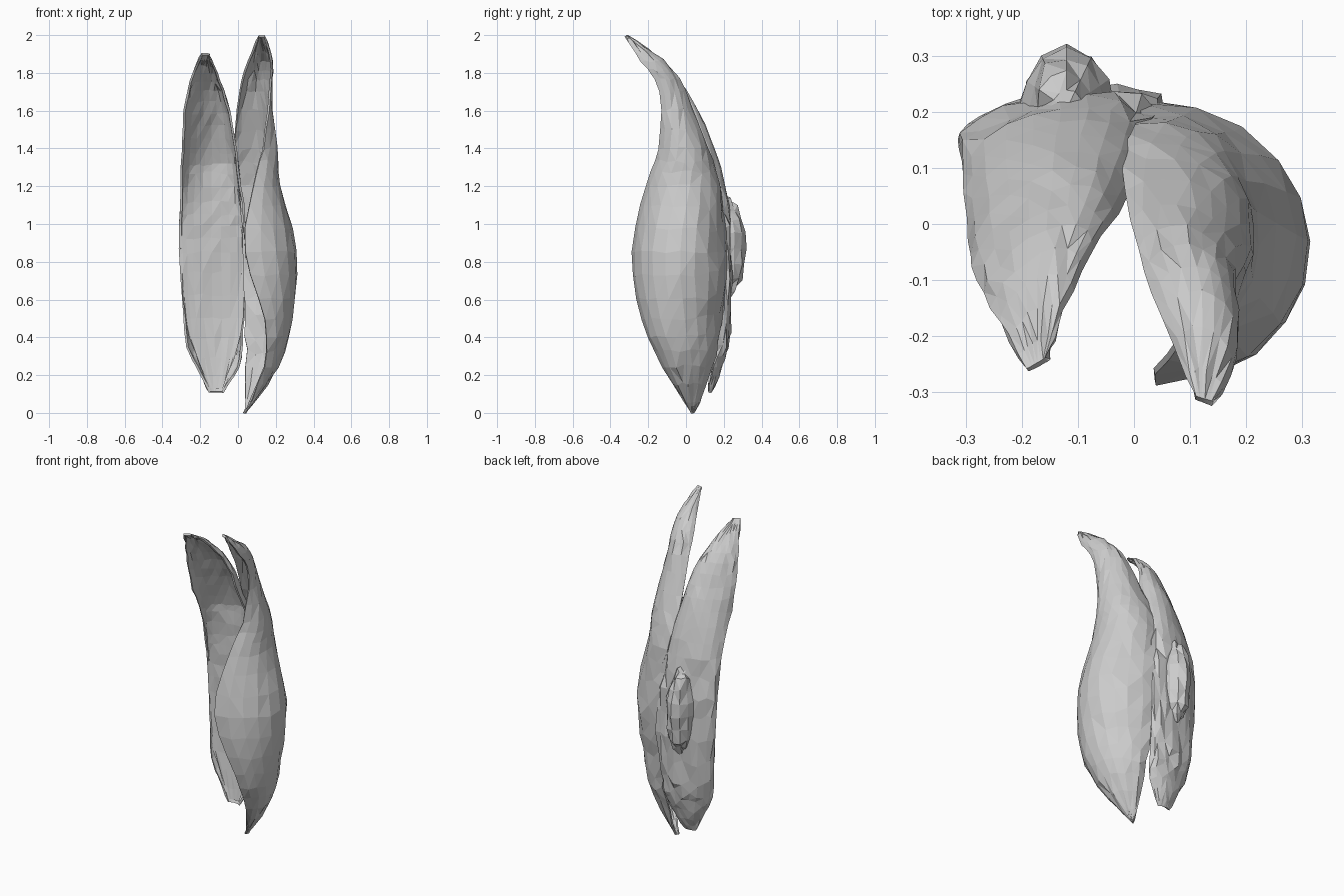
import bpy, bmesh, math, random
from mathutils import Vector

if "Cube" in bpy.data.objects:
    bpy.data.objects.remove(bpy.data.objects["Cube"])

random.seed(4)


def catmull(p, u):
    # Smooth interpolation along a list of vectors
    i = min(int(u), len(p) - 2)
    t = u - i
    a, b, c, d = p[max(i - 1, 0)], p[i], p[i + 1], p[min(i + 2, len(p) - 1)]
    return 0.5 * (2 * b + (c - a) * t + (2 * a - 5 * b + 4 * c - d) * t * t
                  + (3 * b - a - 3 * c + d) * t ** 3)


def finish(name, bm, thickness):
    bmesh.ops.triangulate(bm, faces=bm.faces[:])
    bmesh.ops.recalc_face_normals(bm, faces=bm.faces[:])
    me = bpy.data.meshes.new(name)
    bm.to_mesh(me)
    bm.free()
    ob = bpy.data.objects.new(name, me)
    bpy.context.collection.objects.link(ob)
    if thickness:
        m = ob.modifiers.new("thickness", 'SOLIDIFY')
        m.thickness = thickness
        m.offset = 0
    return ob


def leaf(name, rows, nz=24, ns=10, thickness=0.012):
    # Each row: z, then edge / middle / edge points of a half-ellipse section
    zs = [Vector((r[0], 0)) for r in rows]
    cols = [[Vector(r[k:k + 2]) for r in rows] for k in (1, 3, 5)]
    bm = bmesh.new()
    grid = []
    for i in range(nz + 1):
        u = (len(rows) - 1) * i / nz
        z = catmull(zs, u).x
        a, m, b = (catmull(c, u) for c in cols)
        c, h = (a + b) / 2, (a - b) / 2
        line = []
        for j in range(ns + 1):
            ang = math.pi * j / ns
            p = c + h * math.cos(ang) + (m - c) * math.sin(ang)
            k = 0.003 if 0 < i < nz else 0
            if .3 < z < 1.2 and p.y > .1 and thickness:      # ragged lower back
                k = 0.009
            line.append(bm.verts.new((p.x + random.uniform(-k, k), p.y + random.uniform(-k, k),
                                      z + random.uniform(-k, k) * 3)))
        grid.append(line)
    for r, s in zip(grid, grid[1:]):
        for j in range(ns):
            bm.faces.new((r[j], r[j + 1], s[j + 1], s[j]))
    return finish(name, bm, thickness)


# Tall right leaf, curled round towards the front
leaf("right_leaf", [
    (0.00, .03, .03, .035, .035, .04, .045),
    (0.25, .14, -.12, .20, .03, .04, .13),
    (0.50, .14, -.23, .275, -.01, .04, .18),
    (0.85, .035, -.28, .305, -.03, .02, .21),
    (1.20, .08, -.21, .215, .02, .00, .17),
    (1.40, .13, -.14, .185, .04, -.02, .10),
    (1.70, .17, -.14, .12, -.02, .01, -.05),
    (1.86, .175, -.24, .14, -.13, .055, -.17),
    (1.995, .14, -.32, .125, -.315, .11, -.31)])

# Shorter left leaf, a shallow cup open to the front
leaf("left_leaf", [
    (0.11, -.15, .12, -.11, .13, -.08, .12),
    (0.25, -.22, .12, -.11, .19, .00, .14),
    (0.45, -.28, .13, -.13, .225, .03, .18),
    (0.85, -.31, .15, -.13, .23, .045, .205),
    (1.20, -.30, .09, -.13, .20, .01, .13),
    (1.45, -.29, -.03, -.14, .12, -.02, .04),
    (1.65, -.275, -.10, -.15, .02, -.063, -.02),
    (1.80, -.235, -.18, -.17, -.10, -.115, -.12),
    (1.90, -.19, -.26, -.17, -.25, -.155, -.24)])

# Flatter lining that fills the lower half of the left cup
leaf("left_leaf_lining", [
    (0.13, -.15, .12, -.11, .125, -.08, .12),
    (0.45, -.27, .13, -.13, .165, .02, .165),
    (0.85, -.30, .145, -.14, .165, .03, .19),
    (1.08, -.30, .12, -.14, .165, .015, .155),
    (1.32, -.29, .04, -.14, .16, -.01, .09)], nz=14, thickness=0)

# Ragged hollow bump behind the left leaf
bm = bmesh.new()
bmesh.ops.create_uvsphere(bm, u_segments=12, v_segments=10, radius=1)
low = [v for v in bm.verts if v.co.y < -0.05]
bmesh.ops.delete(bm, geom=low, context='VERTS')
for v in bm.verts:
    k = 1 + random.uniform(-.15, .03)
    v.co = Vector((-.12 + v.co.x * .095 * k, .205 + v.co.y * .115 * k, .87 + v.co.z * .28 * k))
finish("back_bump", bm, 0)
